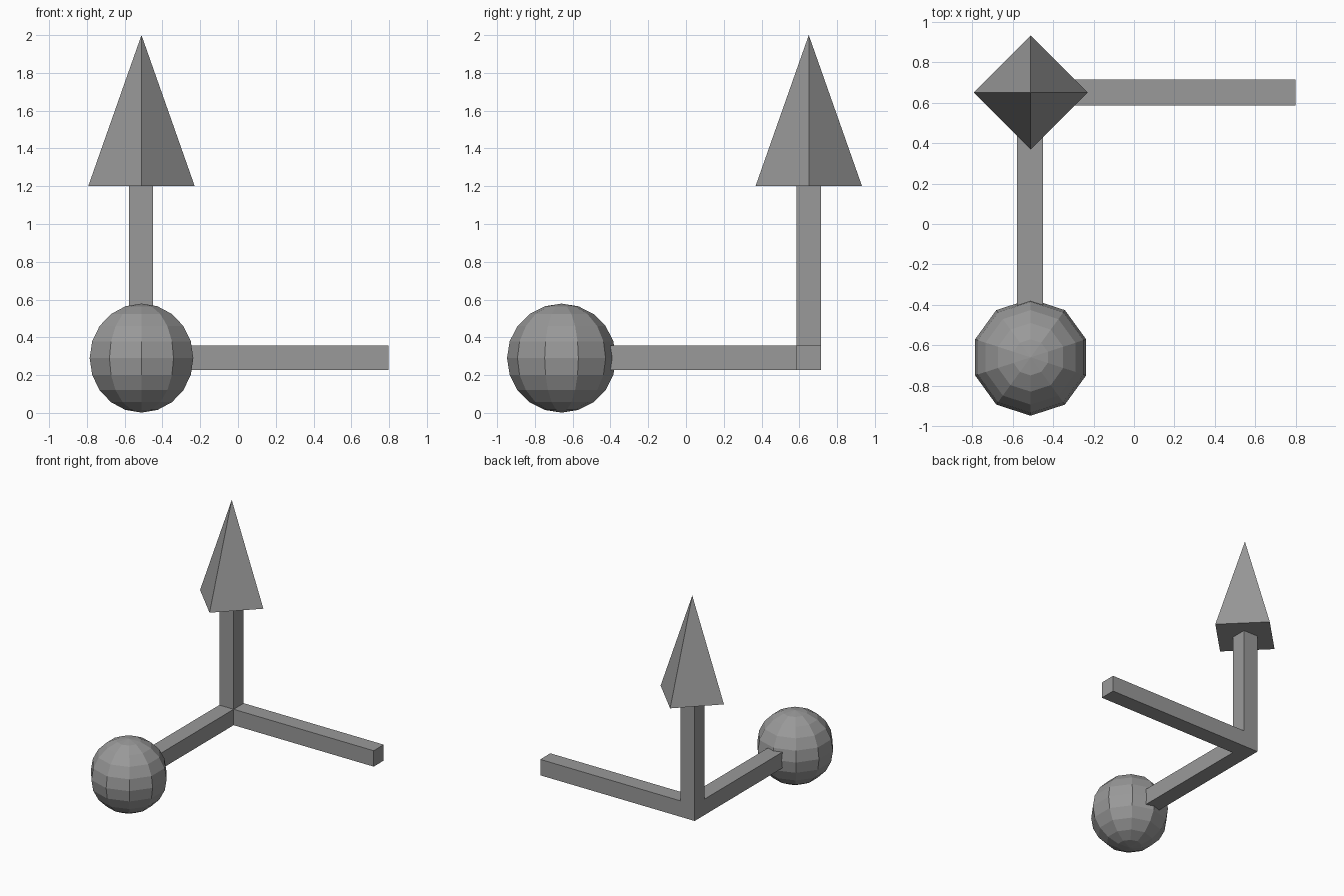
import bpy
import bmesh
from math import radians
from mathutils import Matrix, Vector

cube = bpy.data.objects.get("Cube")
if cube:
    bpy.data.objects.remove(cube, do_unlink=True)

GREY = (0.32, 0.32, 0.32, 1)
grey = bpy.data.materials.new("plain grey")
grey.use_nodes = True
grey.diffuse_color = GREY
grey.node_tree.nodes["Principled BSDF"].inputs["Base Color"].default_value = GREY

CORNER = Vector((-0.513, 0.65, 0.292))
WIDTH = 0.128


def add_object(name, bm):
    bmesh.ops.recalc_face_normals(bm, faces=bm.faces)
    mesh = bpy.data.meshes.new(name)
    bm.to_mesh(mesh)
    bm.free()
    mesh.materials.append(grey)
    obj = bpy.data.objects.new(name, mesh)
    bpy.context.collection.objects.link(obj)
    return obj


# Three square arms pulled out of one corner block
bm = bmesh.new()
bmesh.ops.create_cube(bm, size=WIDTH, matrix=Matrix.Translation(CORNER))
bm.normal_update()
arms = ((Vector((1, 0, 0)), 0.798 - CORNER.x),
        (Vector((0, -1, 0)), CORNER.y + 0.42),
        (Vector((0, 0, 1)), 1.2 - CORNER.z))
for direction, reach in arms:
    face = max(bm.faces, key=lambda f: f.normal.dot(direction) * f.calc_center_median().dot(direction)
               if f.normal.dot(direction) > 0.9 else -9)
    result = bmesh.ops.extrude_face_region(bm, geom=[face])
    tip = [v for v in result["geom"] if isinstance(v, bmesh.types.BMVert)]
    bmesh.ops.translate(bm, verts=tip, vec=direction * (reach - WIDTH / 2))
    if face.is_valid:
        bm.faces.remove(face)
    bm.normal_update()
add_object("axis_arms", bm)

# Four-sided arrow head on the upright arm
bm = bmesh.new()
bmesh.ops.create_cone(bm, cap_ends=True, segments=4, radius1=0.282, radius2=0, depth=0.8,
                      matrix=Matrix.Translation((-0.511, 0.65, 1.6)))
bmesh.ops.remove_doubles(bm, verts=bm.verts, dist=0.0001)
head = add_object("arrow_head", bm)
# Put the base corners on the x and y axes
base = max(head.data.vertices, key=lambda v: v.co.x)
if base.co.x + 0.511 < 0.25:
    pivot = Matrix.Translation((-0.511, 0.65, 0))
    head.data.transform(pivot @ Matrix.Rotation(radians(45), 4, "Z") @ pivot.inverted())

# Faceted ball on the front arm
bm = bmesh.new()
bmesh.ops.create_uvsphere(bm, u_segments=10, v_segments=10, radius=0.2885,
                          matrix=Matrix.Translation((-0.511, -0.659, 0.29)))
add_object("ball", bm)
